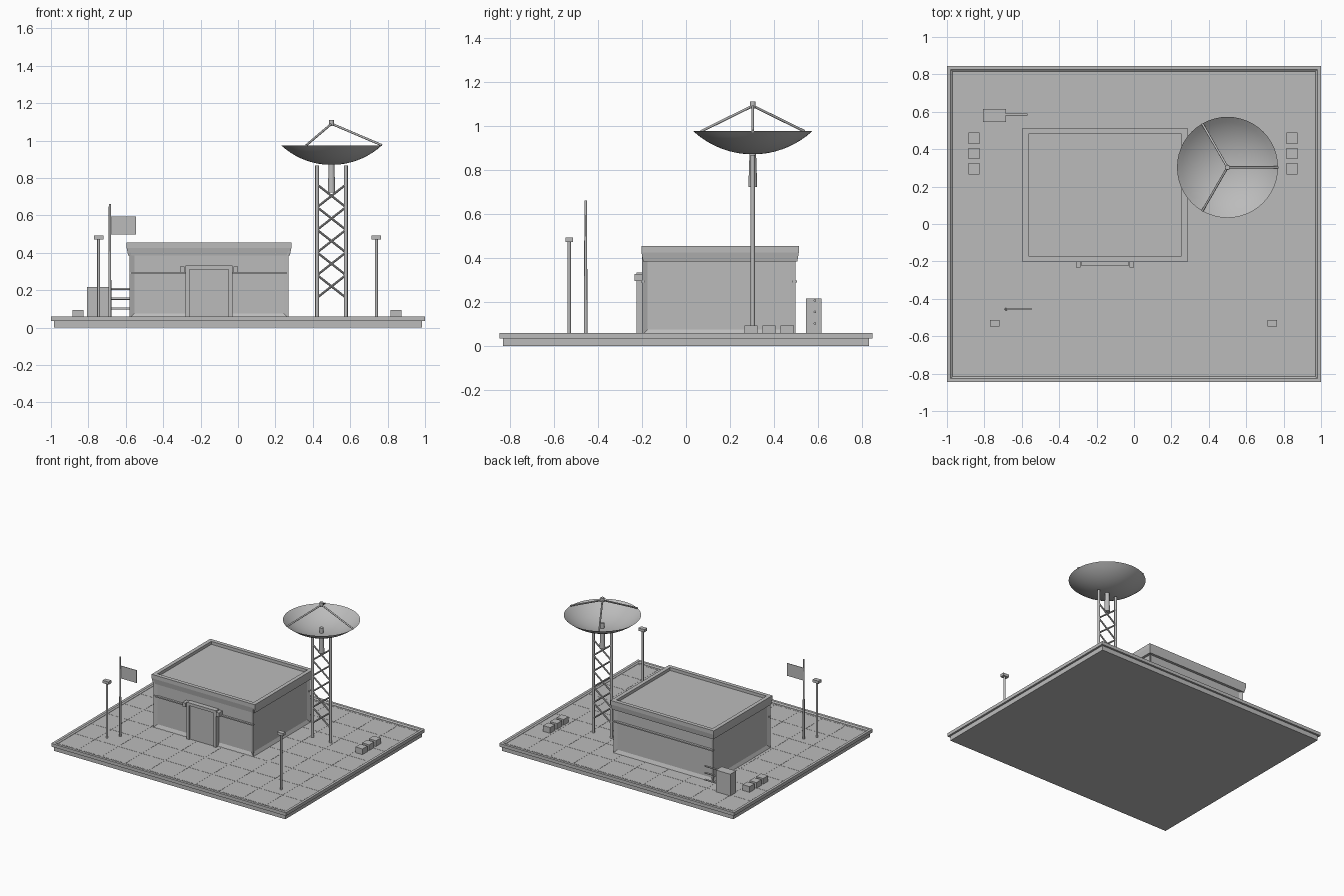
import bpy, bmesh
from math import cos, sin, pi, radians
from mathutils import Vector

cube = bpy.data.objects.get("Cube")
if cube:
    bpy.data.objects.remove(cube, do_unlink=True)

GREY = (0.5, 0.5, 0.5, 1)
mat = bpy.data.materials.new("plain_grey")
mat.use_nodes = True
mat.diffuse_color = GREY
mat.node_tree.nodes["Principled BSDF"].inputs["Base Color"].default_value = GREY


def finish(name, bm, smooth=False):
    bmesh.ops.recalc_face_normals(bm, faces=bm.faces)
    mesh = bpy.data.meshes.new(name)
    bm.to_mesh(mesh)
    bm.free()
    mesh.materials.append(mat)
    ob = bpy.data.objects.new(name, mesh)
    bpy.context.collection.objects.link(ob)
    if smooth:
        bpy.ops.object.select_all(action='DESELECT')
        ob.select_set(True)
        bpy.context.view_layer.objects.active = ob
        bpy.ops.object.shade_smooth_by_angle(angle=radians(35))
    return ob


def add_box(bm, x0, x1, y0, y1, z0, z1):
    verts = bmesh.ops.create_cube(bm, size=1)["verts"]
    for v in verts:
        v.co = Vector((x1 if v.co.x > 0 else x0,
                       y1 if v.co.y > 0 else y0,
                       z1 if v.co.z > 0 else z0))


def box(name, *dims):
    bm = bmesh.new()
    add_box(bm, *dims)
    return finish(name, bm)


def rod(name, a, b, r1, r2=None, sides=12):
    a, b = Vector(a), Vector(b)
    bm = bmesh.new()
    bmesh.ops.create_cone(bm, cap_ends=True, segments=sides, radius1=r1,
                          radius2=r1 if r2 is None else r2, depth=(b - a).length)
    ob = finish(name, bm, smooth=True)
    ob.location = (a + b) / 2
    ob.rotation_mode = 'QUATERNION'
    ob.rotation_quaternion = Vector((0, 0, 1)).rotation_difference(b - a)
    return ob


def rect_loft(name, cx, cy, rings, close=False):
    """Stack of centred rectangles (half x, half y, z), bridged in order."""
    bm = bmesh.new()
    loops = [[bm.verts.new((cx + sx * hx, cy + sy * hy, z))
              for sx, sy in ((-1, -1), (1, -1), (1, 1), (-1, 1))]
             for hx, hy, z in rings]
    pairs = list(zip(loops, loops[1:]))
    if close:
        pairs.append((loops[-1], loops[0]))
    else:
        bm.faces.new(loops[0])
        bm.faces.new(loops[-1])
    for lo, hi in pairs:
        for i in range(4):
            j = (i + 1) % 4
            bm.faces.new((lo[i], lo[j], hi[j], hi[i]))
    return finish(name, bm)


# Ground slab with raised kerb
FLOOR = 0.05
box("ground_slab", -0.985, 0.985, -0.83, 0.83, 0, FLOOR)
rect_loft("kerb", 0, 0, [(1, 0.845, 0.035), (1, 0.845, 0.06), (0.98, 0.825, 0.06),
                         (0.97, 0.815, 0.052), (0.97, 0.815, 0.035)], close=True)

# Paving joints
bm = bmesh.new()
for i in range(-4, 5):
    add_box(bm, i * 0.2 - 0.002, i * 0.2 + 0.002, -0.815, 0.815, FLOOR, FLOOR + 0.001)
    add_box(bm, -0.97, 0.97, i * 0.2 - 0.002, i * 0.2 + 0.002, FLOOR, FLOOR + 0.001)
finish("paving_joints", bm)

# Building walls with recessed panels
bm = bmesh.new()
add_box(bm, -0.58, 0.27, -0.2, 0.497, FLOOR, 0.42)
bmesh.ops.recalc_face_normals(bm, faces=bm.faces)
sides = [f for f in bm.faces if abs(f.normal.z) < 0.5]
bmesh.ops.inset_individual(bm, faces=sides, thickness=0.036, depth=-0.012)
finish("building_walls", bm)

# Flared cornice, parapet and sunken roof
rect_loft("roof_cornice", -0.155, 0.155,
          [(0.427, 0.345, 0.385), (0.432, 0.35, 0.385), (0.44, 0.357, 0.425),
           (0.44, 0.357, 0.455), (0.41, 0.327, 0.455), (0.41, 0.327, 0.432)])

# Trim rails on front and back walls
box("front_trim", -0.58, 0.27, -0.204, -0.186, 0.288, 0.297)
box("back_trim", -0.58, 0.27, 0.483, 0.503, 0.288, 0.297)

# Entrance: frame around a door leaf, and two wall lamps
rect_jambs = bmesh.new()
for x in (-0.28, -0.052):
    add_box(rect_jambs, x, x + 0.022, -0.225, -0.185, FLOOR, 0.333)
add_box(rect_jambs, -0.258, -0.052, -0.225, -0.185, 0.311, 0.333)
finish("door_frame", rect_jambs)
box("door_leaf", -0.258, -0.052, -0.215, -0.185, FLOOR, 0.311)
for side, x in (("right", -0.31), ("left", -0.025)):
    box(side + "_wall_lamp", x, x + 0.025, -0.233, -0.187, 0.295, 0.327)

# Utility cabinet with three pipes
box("utility_cabinet", -0.808, -0.685, 0.545, 0.615, FLOOR, 0.217)
for z in (0.102, 0.155, 0.207):
    rod("cabinet_pipe", (-0.69, 0.585, z), (-0.57, 0.585, z), 0.006)

# Rows of crates on both sides
for x in (-0.855, 0.845):
    for y in (0.295, 0.377, 0.459):
        box("crate", x - 0.03, x + 0.03, y - 0.03, y + 0.03, FLOOR, 0.094)

# Lamp posts
for x in (-0.745, 0.74):
    rod("lamp_post", (x, -0.53, FLOOR), (x, -0.53, 0.475), 0.008)
    box("lamp_head", x - 0.025, x + 0.025, -0.547, -0.513, 0.472, 0.493)

# Flag
rod("flag_pole", (-0.685, -0.455, FLOOR), (-0.685, -0.455, 0.66), 0.008, 0.006)
box("flag", -0.68, -0.545, -0.457, -0.453, 0.498, 0.595)

# Lattice mast: two legs with crossed braces
DX, DY = 0.5, 0.303
LEGS = (DX - 0.077, DX + 0.077)
for x in LEGS:
    rod("mast_leg", (x, DY, FLOOR), (x, DY, 0.868), 0.010)
STEP = 0.121
for i in range(5):
    z = 0.16 + i * STEP
    for a, b in (LEGS, LEGS[::-1]):
        rod("mast_brace", (a, DY, z), (b, DY, z + STEP), 0.006, sides=8)

# Dish: thin spherical bowl made by spinning an arc
R, DEPTH, RIM = 0.27, 0.105, 0.975
ball = (R * R + DEPTH * DEPTH) / (2 * DEPTH)
SEG, RINGS = 48, 10
bm = bmesh.new()
shells = []
for lift in (0, 0.006):
    rings = []
    for k in range(1, RINGS + 1):
        r = R * k / RINGS
        z = RIM - DEPTH + ball - (ball * ball - r * r) ** 0.5
        z += lift * (1 - k / RINGS)
        rings.append([bm.verts.new((DX + r * cos(2 * pi * s / SEG),
                                    DY + r * sin(2 * pi * s / SEG), z))
                      for s in range(SEG)])
    bm.faces.new(rings[0])
    for lo, hi in zip(rings, rings[1:]):
        for s in range(SEG):
            t = (s + 1) % SEG
            bm.faces.new((lo[s], lo[t], hi[t], hi[s]))
bmesh.ops.remove_doubles(bm, verts=bm.verts, dist=0.0001)
finish("dish", bm, smooth=True)

# Dish mount, feed, receiver and three struts
rod("dish_mount", (DX, DY, 0.722), (DX, DY, 0.875), 0.020, 0.015, sides=20)
rod("dish_feed", (DX, DY, 0.87), (DX, DY, 0.915), 0.014, sides=20)
rod("receiver", (DX, DY, 1.078), (DX, DY, 1.11), 0.013, sides=20)
for k in range(3):
    a = 2 * pi * k / 3
    rod("dish_strut", (DX + R * cos(a), DY + R * sin(a), RIM), (DX, DY, 1.09), 0.006)
